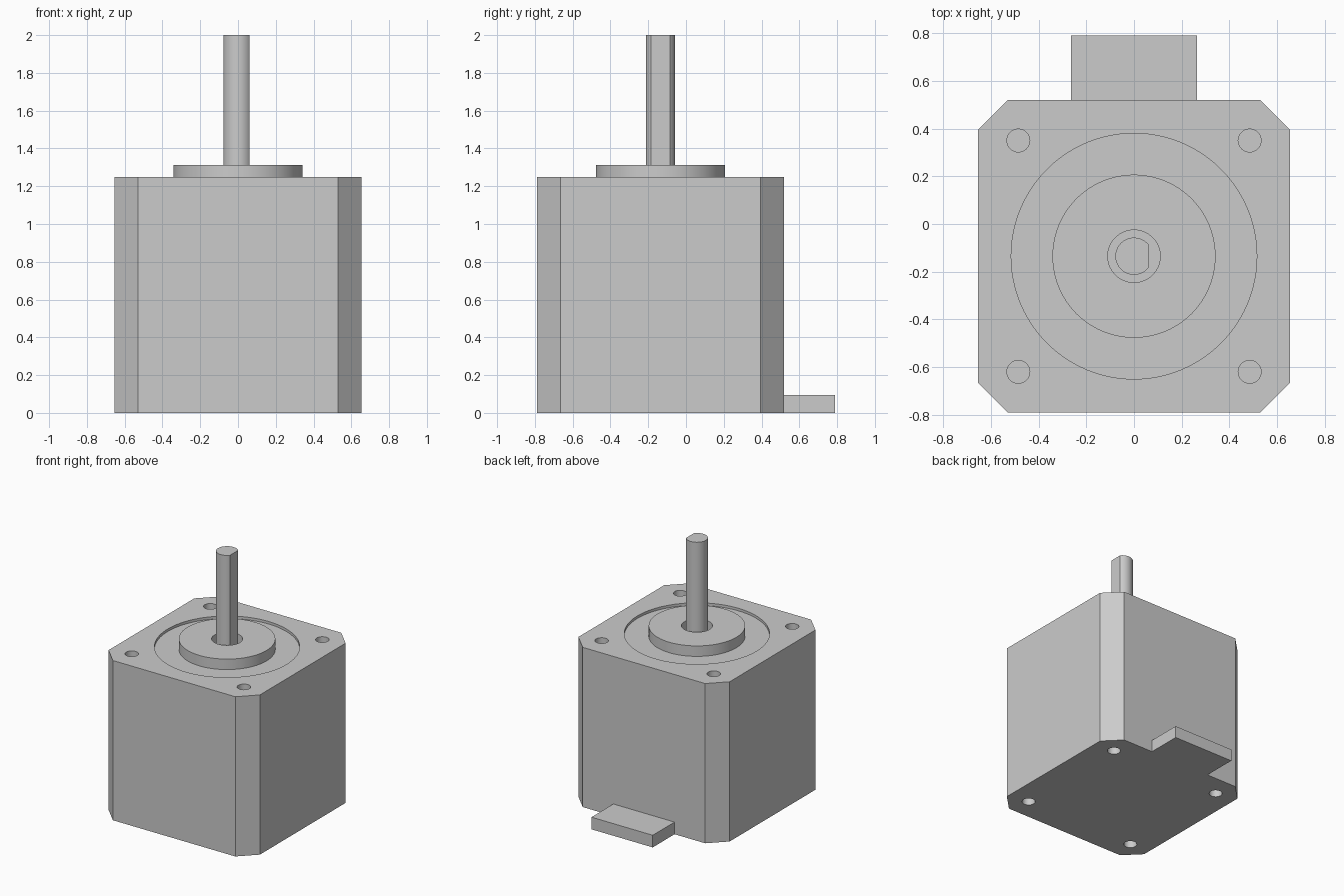
import bpy, bmesh, math

cube = bpy.data.objects.get("Cube")
if cube:
    bpy.data.objects.remove(cube, do_unlink=True)

AXIS_Y = -0.135   # motor axis, moved forward by the rear connector
HALF = 0.655      # half width of the square body
TOP = 1.25
FLOOR = TOP - 0.02

steel = bpy.data.materials.new("light_grey")
steel.use_nodes = True
GREY = (0.6, 0.6, 0.6, 1)
steel.diffuse_color = GREY
steel.node_tree.nodes["Principled BSDF"].inputs["Base Color"].default_value = GREY


def circle(radius, count=64, x=0, y=AXIS_Y):
    steps = [2 * math.pi * i / count for i in range(count)]
    return [(x + radius * math.cos(a), y + radius * math.sin(a)) for a in steps]


def prism(name, outline, low, high):
    """Extrude a counter-clockwise outline from low to high."""
    bm = bmesh.new()
    base = bm.faces.new([bm.verts.new((x, y, low)) for x, y in outline])
    side = bmesh.ops.extrude_face_region(bm, geom=[base])["geom"]
    raised = [v for v in side if isinstance(v, bmesh.types.BMVert)]
    bmesh.ops.translate(bm, verts=raised, vec=(0, 0, high - low))
    if base.is_valid and len(bm.faces) == len(outline) + 1:
        bm.faces.new([v for v in base.verts])
    bmesh.ops.recalc_face_normals(bm, faces=bm.faces)
    mesh = bpy.data.meshes.new(name)
    bm.to_mesh(mesh)
    bm.free()
    mesh.materials.append(steel)
    obj = bpy.data.objects.new(name, mesh)
    bpy.context.collection.objects.link(obj)
    return obj


def select(obj):
    bpy.ops.object.select_all(action="DESELECT")
    obj.select_set(True)
    bpy.context.view_layer.objects.active = obj


def cut(obj, outline, low, high):
    cutter = prism("cutter", outline, low, high)
    cutter.hide_render = True
    mod = obj.modifiers.new("cut", "BOOLEAN")
    mod.operation = "DIFFERENCE"
    mod.solver = "EXACT"
    mod.object = cutter
    select(obj)
    bpy.ops.object.modifier_apply(modifier=mod.name)
    bpy.data.objects.remove(cutter, do_unlink=True)


# Square body with chamfered corners
inner = HALF - 0.125
corners = [(HALF, -inner), (HALF, inner), (inner, HALF), (-inner, HALF),
           (-HALF, inner), (-HALF, -inner), (-inner, -HALF), (inner, -HALF)]
body = prism("motor_body", [(x, y + AXIS_Y) for x, y in corners], 0, TOP)

# Shallow round recess, and blind screw holes in both ends
cut(body, circle(0.515, 96), FLOOR, TOP + 0.1)
DEPTH = 0.14
for sx in (-1, 1):
    for sy in (-1, 1):
        hole = circle(0.048, 32, sx * 0.485, AXIS_Y + sy * 0.485)
        cut(body, hole, TOP - DEPTH, TOP + 0.1)
        cut(body, hole, -0.1, DEPTH)

# Raised pilot ring around the shaft
boss = prism("pilot_boss", circle(0.342, 96), FLOOR, 1.312)
cut(boss, circle(0.11), FLOOR - 0.1, 1.4)

# Shaft with a flat along its +x side
FLAT = 0.06
shaft_outline = []
half_angle = math.acos(FLAT / 0.078)
for i in range(49):
    a = half_angle + (2 * math.pi - 2 * half_angle) * i / 48
    shaft_outline.append((0.078 * math.cos(a), AXIS_Y + 0.078 * math.sin(a)))
shaft = prism("output_shaft", shaft_outline, FLOOR, 2)

# Connector block at the foot of the back face
back = AXIS_Y + HALF
connector = prism("rear_connector", [(-0.265, back), (0.265, back),
                                     (0.265, 0.79), (-0.265, 0.79)], 0, 0.095)

for obj in (body, boss, shaft, connector):
    select(obj)
    bpy.ops.object.shade_smooth_by_angle(angle=math.radians(30))
